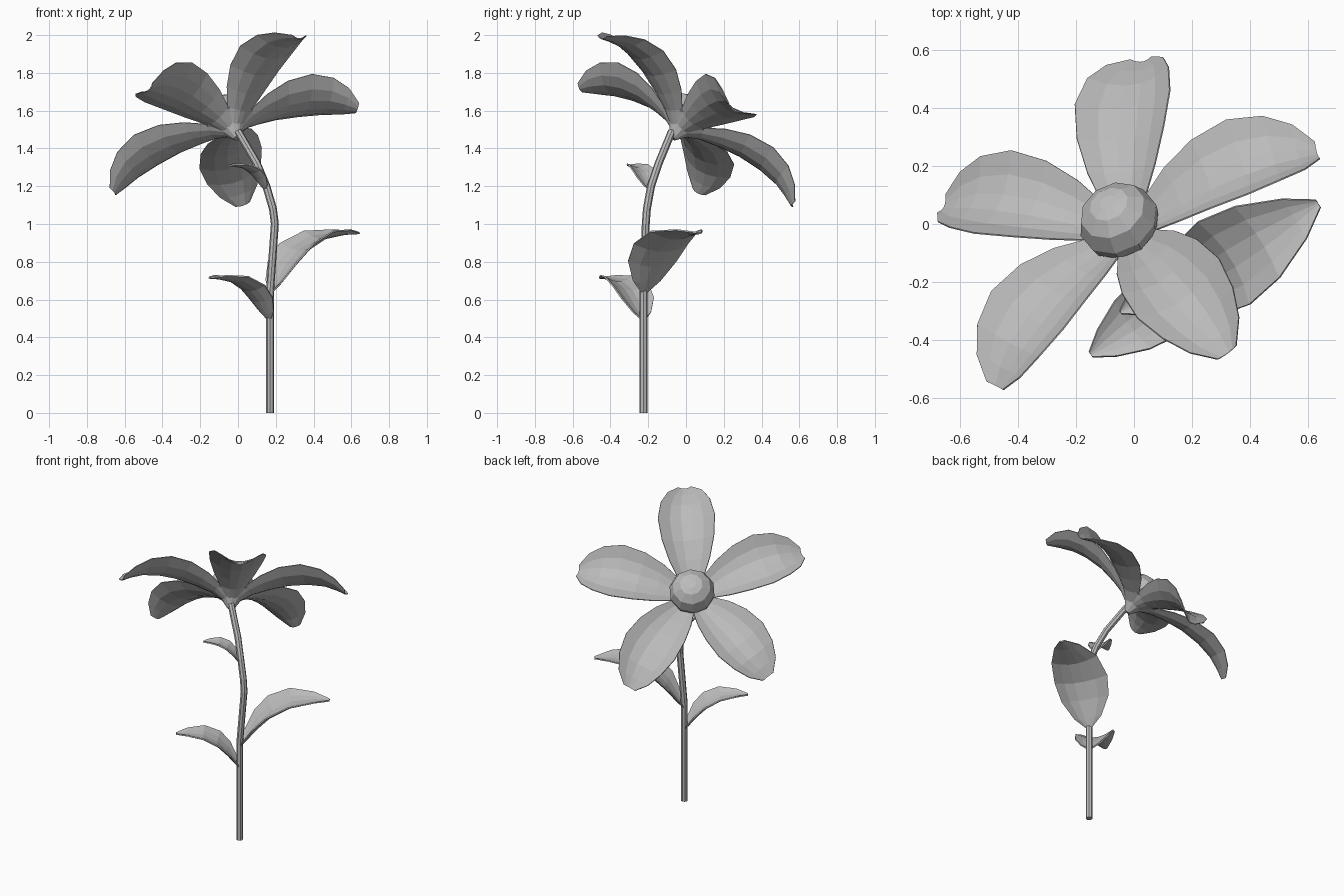
import bpy, bmesh
from math import cos, sin, pi
from mathutils import Vector, Matrix

if "Cube" in bpy.data.objects:
    bpy.data.objects.remove(bpy.data.objects["Cube"], do_unlink=True)

grey = bpy.data.materials.new("plain grey")
grey.use_nodes = True
grey.diffuse_color = (0.5, 0.5, 0.5, 1)
grey.node_tree.nodes["Principled BSDF"].inputs["Base Color"].default_value = (0.5, 0.5, 0.5, 1)


def make_object(name, bm):
    mesh = bpy.data.meshes.new(name)
    bm.to_mesh(mesh)
    bm.free()
    mesh.materials.append(grey)
    obj = bpy.data.objects.new(name, mesh)
    bpy.context.collection.objects.link(obj)
    return obj


def bridge(bm, rows, closed):
    """Join successive rows of vertices with quads."""
    for a, b in zip(rows, rows[1:]):
        n = len(a)
        for i in range(n if closed else n - 1):
            j = (i + 1) % n
            bm.faces.new((a[i], a[j], b[j], b[i]))


def blade(name, origin, out, up, profile, cup, scale=1, thickness=0.005):
    """Cupped leaf or petal; profile holds distance, half width and height."""
    out, up = out.normalized(), up.normalized()
    side = up.cross(out)
    bm = bmesh.new()
    rows = []
    for k, (d, w, h) in enumerate(profile):
        before, after = profile[max(k - 1, 0)], profile[min(k + 1, len(profile) - 1)]
        tangent = out * (after[0] - before[0]) + up * (after[2] - before[2])
        normal = tangent.cross(side).normalized()
        row = []
        for t in (-1, -0.6, -0.2, 0.2, 0.6, 1):
            p = out * d + up * h + side * w * t + normal * w * cup * t * t
            row.append(bm.verts.new(origin + p * scale))
        rows.append(row)
    bridge(bm, rows, False)
    bmesh.ops.recalc_face_normals(bm, faces=bm.faces)
    obj = make_object(name, bm)
    solid = obj.modifiers.new("thickness", "SOLIDIFY")
    solid.thickness = thickness
    solid.offset = 0


# Bent stem
path = [Vector(p) for p in ((0.17, -0.225, 0), (0.17, -0.225, 0.65), (0.195, -0.213, 1.0),
                            (0.185, -0.207, 1.08), (0.15, -0.185, 1.2), (0.10, -0.145, 1.32),
                            (0.0, -0.075, 1.49))]
bm = bmesh.new()
rings = []
for k, p in enumerate(path):
    direction = path[min(k + 1, len(path) - 1)] - path[max(k - 1, 0)]
    turn = Vector((0, 0, 1)).rotation_difference(direction)
    rings.append([bm.verts.new(p + turn @ Vector((0.021 * cos(i * pi / 4), 0.021 * sin(i * pi / 4), 0)))
                  for i in range(8)])
bridge(bm, rings, True)
bm.faces.new(rings[0])
bm.faces.new(rings[-1])
bmesh.ops.recalc_face_normals(bm, faces=bm.faces)
make_object("stem", bm)

# Flower frame: axis through the bloom and direction of the first petal
axis = Vector((-0.338, 0.563, 0.754)).normalized()
first = Vector((0.366, -0.436, 0.494))
first = (first - axis * first.dot(axis)).normalized()
base = Vector((-0.01, -0.06, 1.47))
frame = Matrix((first, axis.cross(first), axis)).transposed()

# Domed centre with a pointed cup beneath
bm = bmesh.new()
rings = []
for r, h in ((0.02, -0.02), (0.085, 0.07), (0.135, 0.09), (0.142, 0.13),
             (0.118, 0.19), (0.07, 0.228), (0.03, 0.238)):
    rings.append([bm.verts.new(base + frame @ Vector((r * cos(i * pi / 5), r * sin(i * pi / 5), h)))
                  for i in range(10)])
bridge(bm, rings, True)
bm.faces.new(rings[0])
bm.faces.new(rings[-1])
bmesh.ops.recalc_face_normals(bm, faces=bm.faces)
make_object("flower_centre", bm)

# Five arching petals
petal = ((0.03, 0.04, 0.02), (0.12, 0.08, 0.07), (0.22, 0.125, 0.1), (0.34, 0.16, 0.125),
         (0.47, 0.175, 0.13), (0.58, 0.15, 0.115), (0.66, 0.105, 0.085), (0.72, 0.04, 0.055))
for i in range(5):
    angle = i * 2 * pi / 5
    blade(f"petal_{i + 1}", base, frame @ Vector((cos(angle), sin(angle), 0)), axis, petal, 0.4)

# Three leaves of one shape, placed up the stem
leaf = ((0, 0.015, 0), (0.04, 0.085, 0.05), (0.11, 0.15, 0.14), (0.19, 0.168, 0.22),
        (0.31, 0.145, 0.285), (0.45, 0.08, 0.31), (0.545, 0.015, 0.315))
for name, origin, out, scale in (("large_leaf", (0.175, -0.22, 0.635), (0.46, 0.29, 0), 1),
                                 ("middle_leaf", (0.165, -0.225, 0.49), (-0.32, -0.23, 0), 0.71),
                                 ("small_leaf", (0.145, -0.19, 1.18), (-0.2, -0.12, 0), 0.41)):
    blade(name, Vector(origin), Vector(out), Vector((0, 0, 1)), leaf, 0.3, scale, 0.008)
